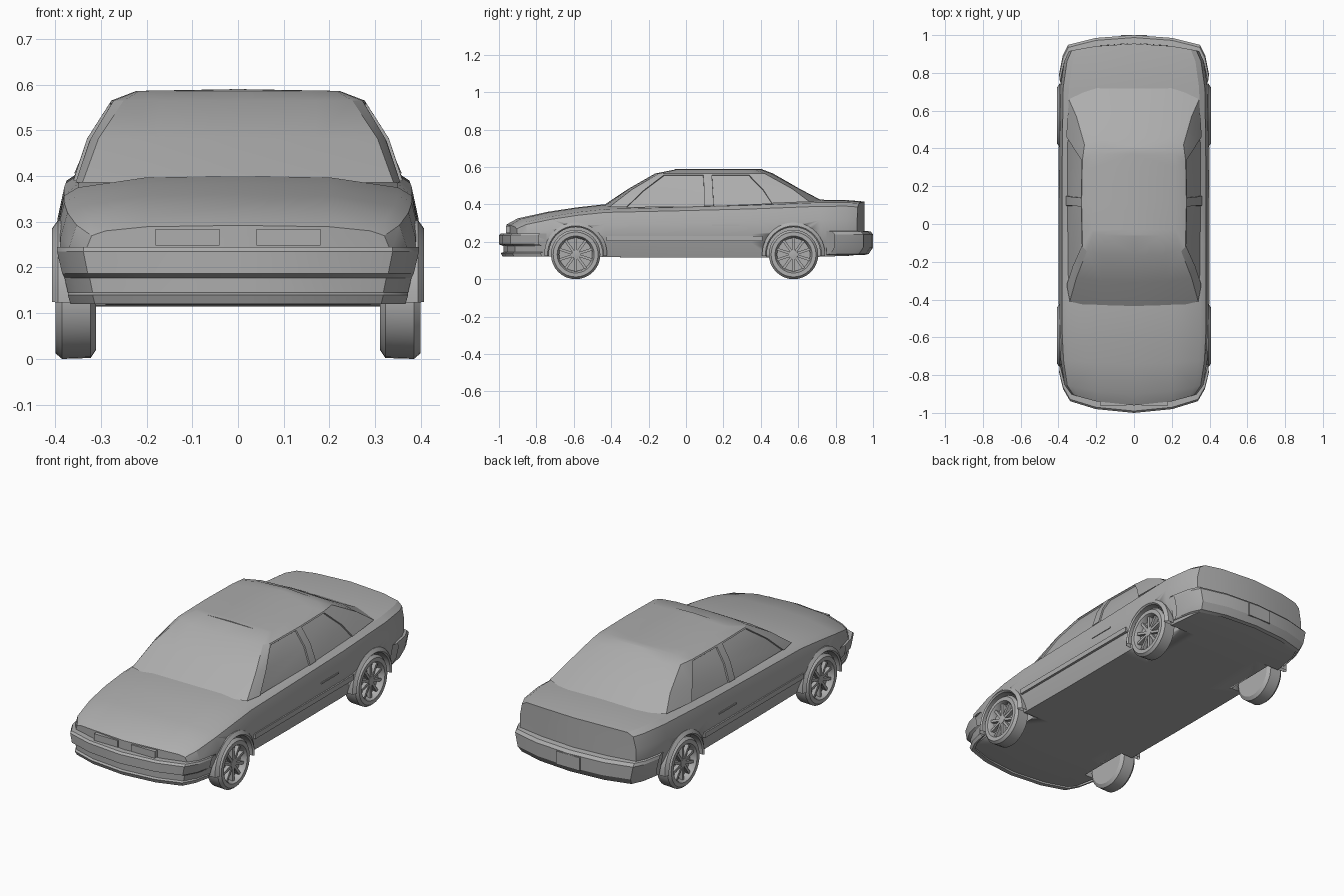
import bpy, bmesh, math
from mathutils import Matrix, Vector

if "Cube" in bpy.data.objects:
    bpy.data.objects.remove(bpy.data.objects["Cube"])

GREY = bpy.data.materials.new("grey")
GREY.diffuse_color = (0.42, 0.42, 0.42, 1)
GREY.use_nodes = True
GREY.node_tree.nodes["Principled BSDF"].inputs["Base Color"].default_value = GREY.diffuse_color


def grid(bm, rows):
    vs = [[bm.verts.new(p) for p in r] for r in rows]
    for a, b in zip(vs, vs[1:]):
        for i in range(len(a) - 1):
            bm.faces.new((a[i], a[i + 1], b[i + 1], b[i]))


def box(bm, lo, hi, pre=Matrix()):
    lo, hi = Vector(lo), Vector(hi)
    m = pre @ Matrix.Translation((lo + hi) / 2) @ Matrix.Diagonal((*(hi - lo), 1))
    bmesh.ops.create_cube(bm, size=1, matrix=m)


def lathe(bm, profile, y, z, a0=0, a1=360, n=32):
    # spins (x, radius) points about an axle along x
    rows = []
    for i in range(n + 1):
        a = math.radians(a0 + (a1 - a0) * i / n)
        rows.append([(x, y + r * math.cos(a), z + r * math.sin(a)) for x, r in profile])
    grid(bm, rows)


def mirror(bm):
    bmesh.ops.remove_doubles(bm, verts=bm.verts, dist=0.0004)
    new = bmesh.ops.duplicate(bm, geom=bm.verts[:] + bm.edges[:] + bm.faces[:])["geom"]
    for v in new:
        if isinstance(v, bmesh.types.BMVert):
            v.co.x = -v.co.x
    bmesh.ops.remove_doubles(bm, verts=bm.verts, dist=0.0004)
    bmesh.ops.recalc_face_normals(bm, faces=bm.faces)


def finish(name, bm, angle=25):
    me = bpy.data.meshes.new(name)
    bm.to_mesh(me)
    bm.free()
    me.materials.append(GREY)
    ob = bpy.data.objects.new(name, me)
    bpy.context.collection.objects.link(ob)
    bpy.ops.object.select_all(action='DESELECT')
    ob.select_set(True)
    bpy.context.view_layer.objects.active = ob
    bpy.ops.object.shade_smooth_by_angle(angle=math.radians(angle))
    return ob


# lower body: lofted along y; station = y, half width, bottom, shoulder, top, bow
STATIONS = [(-.90, .335, .13, .28, .292, -.06), (-.85, .368, .125, .305, .325, -.05),
            (-.72, .388, .12, .335, .36, -.02), (-.58, .395, .12, .358, .383, -.01),
            (-.43, .395, .118, .375, .40, -.01), (-.1, .395, .115, .383, .40, 0),
            (.35, .395, .115, .395, .41, 0), (.72, .39, .12, .41, .425, 0),
            (.86, .37, .125, .41, .422, .01), (.915, .345, .135, .405, .415, .04)]


def section(y, w, zb, zs, zt, bow):
    h = zs - zb
    pts = [(0, zb), (.2, zb), (w - .035, zb), (w - .01, zb + .28 * h), (w, zb + .45 * h),
           (w, zb + .68 * h), (w - .015, zb + .93 * h), (w - .045, zs), (.2, zt - .003), (0, zt)]
    return [(x, y + bow * (1 - (x / w) ** 2), z) for x, z in pts]


bm = bmesh.new()
grid(bm, [section(*s) for s in STATIONS])
for s in (STATIONS[0], STATIONS[-1]):
    p = section(*s)
    y, w, bow = s[0], s[1], s[5]
    rows = [[p[2], p[1], p[0]]]
    for q in p[3:7]:
        rows.append([q, (.2, y + bow * (1 - (.2 / w) ** 2), q[2]), (0, y + bow, q[2])])
    grid(bm, rows + [[p[7], p[8], p[9]]])
mirror(bm)
body = finish("lower_body", bm)

# wheel wells cut from the body
AXLES = (("front", -.59), ("rear", .575))
bm = bmesh.new()
for _, y in AXLES:
    lathe(bm, [(.29, 0), (.29, .146), (.5, .146), (.5, 0)], y, .135)
mirror(bm)
cutter = finish("wheel_well_cutter", bm)
cutter.hide_render = True
mod = body.modifiers.new("wells", 'BOOLEAN')
mod.operation, mod.object, mod.solver = 'DIFFERENCE', cutter, 'EXACT'
bpy.context.view_layer.objects.active = body
# keep the cut ahead of the shading modifier, if there is one
bpy.ops.object.modifier_move_to_index(modifier="wells", index=0)
bpy.ops.object.modifier_apply(modifier="wells")
bpy.data.objects.remove(cutter)

# cabin: plan outlines (front centre round to rear centre) stacked upwards
BASE = [(0, -.455), (.19, -.445), (.34, -.41), (.355, -.33), (.36, .105), (.36, .14),
        (.358, .47), (.345, .66), (.2, .73), (0, .735)]
MID = [(0, -.31), (.17, -.305), (.305, -.285), (.322, -.23), (.33, .105), (.33, .135),
       (.325, .42), (.305, .57), (.19, .605), (0, .61)]
TOP = [(0, -.165), (.17, -.16), (.25, -.145), (.272, -.12), (.277, .1), (.277, .13),
       (.273, .34), (.262, .42), (.18, .455), (0, .465)]
EDGE = [(0, -.06), (.15, -.06), (.215, -.05), (.22, -.03), (.222, .1), (.222, .13),
        (.222, .3), (.215, .37), (.15, .4), (0, .41)]
bm = bmesh.new()
grid(bm, [[(x, y, .386 + .03 * min(1, max(0, y / .7))) for x, y in BASE],
          [(x, y, .482) for x, y in MID], [(x, y, .565) for x, y in TOP],
          [(x, y, .586) for x, y in EDGE], [(0, y, .59) for x, y in EDGE]])
mirror(bm)
# side windows sunk into the cabin sides
glass = []
for f in bm.faces:
    c = f.calc_center_median()
    if .4 < c.z < .55 and (-.15 < c.y < .08 or .2 < c.y < .35):
        glass.append(f)
bmesh.ops.inset_region(bm, faces=glass, thickness=.008, depth=0, use_even_offset=True)
bmesh.ops.inset_region(bm, faces=glass, thickness=.001, depth=-.008, use_even_offset=True)
finish("cabin", bm)


# bumpers: (outward, z) profile swept round the plan of each end
def bumper(name, plan, profile, side):
    bm = bmesh.new()
    prof = profile + profile[:1]
    grid(bm, [[(x * (1 + .3 * d) * (1 - .6 * max(0, .24 - z)), y + side * d, z)
               for d, z in prof] for x, y in plan])
    mirror(bm)
    finish(name, bm)


bumper("front_bumper", [(0, -.957), (.2, -.937), (.335, -.895), (.372, -.83), (.392, -.745)],
       [(0, .245), (.033, .245), (.043, .235), (.043, .187), (.02, .177), (.02, .145),
        (.033, .14), (.024, .12), (0, .12)], -1)
bumper("rear_bumper", [(0, .957), (.2, .942), (.345, .905), (.372, .85), (.392, .75)],
       [(0, .258), (.03, .255), (.043, .24), (.043, .17), (.02, .135), (0, .13)], 1)

# grille panels, side mouldings, door handles, rear plate
bm = bmesh.new()
box(bm, (.04, -.962, .248), (.18, -.93, .284))
mirror(bm)
finish("grille_panels", bm)
bm = bmesh.new()
box(bm, (.38, -.425, .205), (.401, .41, .232))
mirror(bm)
finish("side_mouldings", bm)
bm = bmesh.new()
box(bm, (.39, .14, .283), (.399, .285, .291))
mirror(bm)
finish("door_handles", bm)
bm = bmesh.new()
box(bm, (-.07, .99, .165), (.07, 1.0, .235))
finish("rear_plate", bm)

# wheels and arch flares
for end, y in AXLES:
    bm = bmesh.new()
    lathe(bm, [(.31, 0), (.31, .112), (.322, .13), (.385, .132), (.399, .12), (.399, .099),
               (.39, .093), (.366, .088), (.366, 0)], y, .132)
    lathe(bm, [(.366, .024), (.388, .022), (.391, 0)], y, .132, n=16)
    for i in range(10):
        turn = Matrix.Translation((0, y, .132)) @ Matrix.Rotation(math.tau * i / 10, 4, 'X')
        box(bm, (.364, -.007, .015), (.386, .007, .092), turn)
    mirror(bm)
    finish(end + "_wheels", bm)
    bm = bmesh.new()
    lathe(bm, [(.35, .143), (.4, .143), (.407, .15), (.394, .168), (.36, .168), (.35, .143)],
          y, .135, -4, 184, 20)
    mirror(bm)
    finish(end + "_arch_flares", bm)
